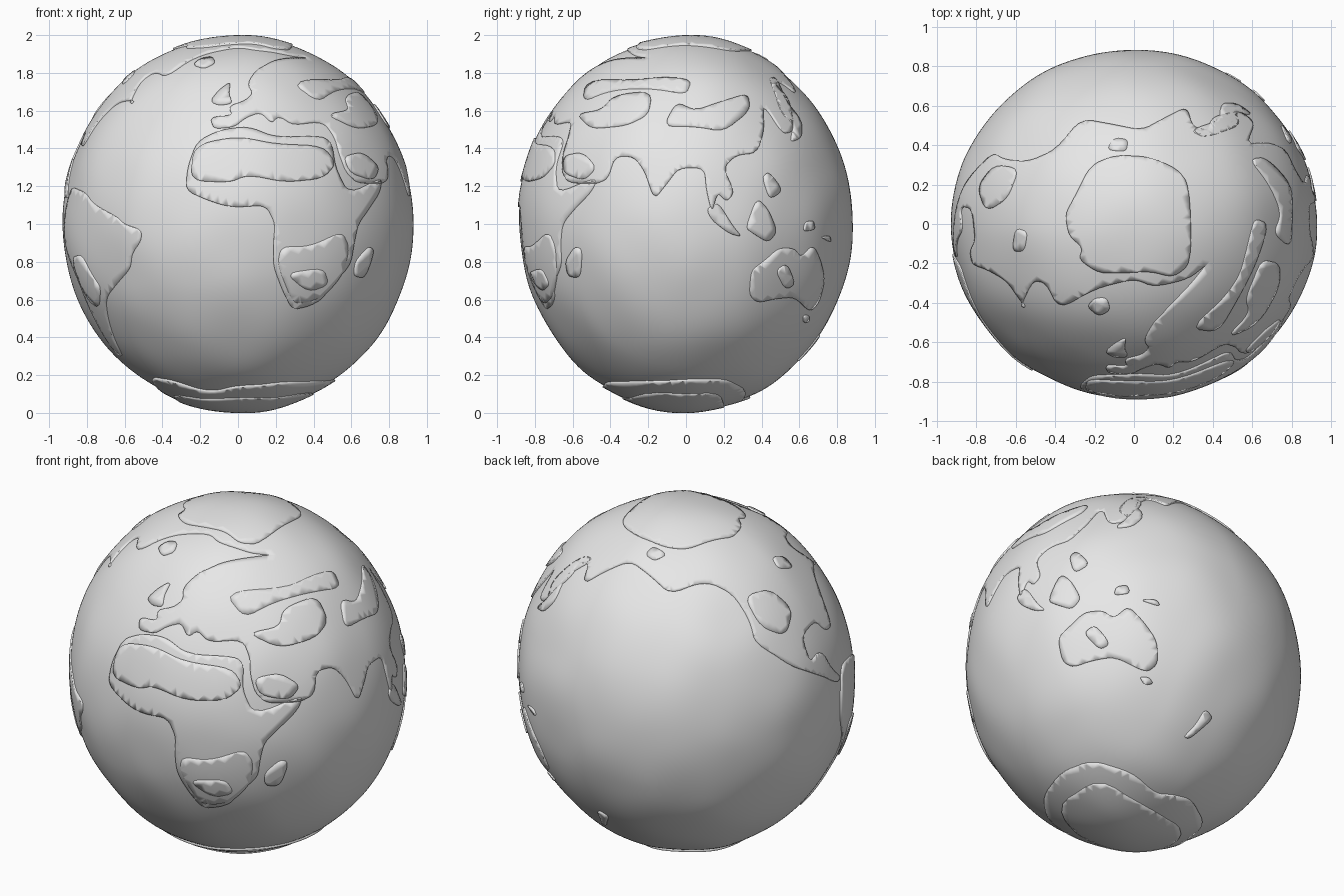
import bpy
import bmesh
import math
from mathutils import Vector, noise
from mathutils.geometry import delaunay_2d_cdt

if "Cube" in bpy.data.objects:
    bpy.data.objects.remove(bpy.data.objects["Cube"])

RADII = Vector((0.945, 0.9, 1.0))   # half sizes of the squashed globe
STEP = 0.045                        # spacing of the land mesh
LEVEL = 0.009                       # height of one relief layer

grey = bpy.data.materials.new("plain_grey")
grey.use_nodes = True
grey.diffuse_color = (0.8, 0.8, 0.8, 1)
grey.node_tree.nodes["Principled BSDF"].inputs["Base Color"].default_value = (0.8, 0.8, 0.8, 1)


# Helpers: outline points become unit directions on the globe
def unit(a, b):
    """Two scaled coordinates plus the remaining depth on the unit ball."""
    size = math.hypot(a, b)
    if size > 0.999:
        a, b = a / size * 0.999, b / size * 0.999
    return a, b, math.sqrt(1 - a * a - b * b)


def front(*points):
    out = []
    for x, z in points:
        a, b, depth = unit(x / 100 / RADII.x, z / 100 - 1)
        out.append(Vector((a, -depth, b)))
    return out


def side(*points):
    out = []
    for y, z in points:
        a, b, depth = unit(y / 100 / RADII.y, z / 100 - 1)
        out.append(Vector((depth, a, b)))
    return out


def top(*points):
    out = []
    for x, y in points:
        a, b, depth = unit(x / 100 / RADII.x, y / 100 / RADII.y)
        out.append(Vector((a, b, depth)))
    return out


def geo(*points):
    """Longitude and latitude in degrees."""
    out = []
    for lon, lat in points:
        u, v = math.radians(lon), math.radians(lat)
        out.append(Vector((math.sin(u) * math.cos(v), -math.cos(u) * math.cos(v), math.sin(v))))
    return out


def surface(direction, height):
    """Point on the slightly lumpy globe, raised by a height."""
    lump = 0.009 * noise.noise(direction * 3.1)
    scale = 0.982 + lump + height
    return Vector(d * r * scale for d, r in zip(direction, RADII)) + Vector((0, 0, 1))


def add_object(name, bm):
    mesh = bpy.data.meshes.new(name)
    bm.to_mesh(mesh)
    bm.free()
    mesh.materials.append(grey)
    obj = bpy.data.objects.new(name, mesh)
    bpy.context.collection.objects.link(obj)
    bpy.ops.object.select_all(action="DESELECT")
    obj.select_set(True)
    bpy.context.view_layer.objects.active = obj
    bpy.ops.object.shade_smooth_by_angle(angle=math.radians(40))
    return obj


def soften(loop):
    """Round the corners, then split long edges."""
    for _ in range(2):
        loop = [p.lerp(q, t) for p, q in zip(loop, loop[1:] + loop[:1]) for t in (0.2, 0.8)]
    out = []
    for p, q in zip(loop, loop[1:] + loop[:1]):
        parts = max(1, math.ceil((q - p).length / STEP))
        out += [p.lerp(q, i / parts) for i in range(parts)]
    return out


def plate(name, outline, level=1):
    """Raised patch: flatten the outline, fill it with triangles, wrap it back."""
    axis = sum(outline, Vector()).normalized()
    east = axis.orthogonal().normalized()
    north = axis.cross(east)
    loop = soften([Vector((p.dot(east), p.dot(north))) * 2 / (1 + p.dot(axis)) for p in outline])
    count = len(loop)
    edges = [(i, (i + 1) % count) for i in range(count)]
    xs, ys = [p.x for p in loop], [p.y for p in loop]
    grid = [Vector((min(xs) + (i + 0.5 * (j % 2)) * STEP, min(ys) + j * STEP))
            for i in range(int((max(xs) - min(xs)) / STEP) + 1)
            for j in range(int((max(ys) - min(ys)) / STEP) + 1)]
    verts, _, faces, *_ = delaunay_2d_cdt(loop + grid, edges, [], 1, 1e-5)
    bm = bmesh.new()
    made = []
    for p in verts:
        k = p.length_squared / 4
        d = (axis * (1 - k) + east * p.x + north * p.y) / (1 + k)
        made.append(bm.verts.new(surface(d, level * LEVEL)))
    for f in faces:
        bm.faces.new([made[i] for i in f])
    bmesh.ops.delete(bm, geom=[v for v in bm.verts if not v.link_faces], context="VERTS")
    obj = add_object(name, bm)
    rim = obj.modifiers.new("thickness", "SOLIDIFY")
    rim.thickness, rim.offset = 0.02, -1


# Ocean ball
ball = bmesh.new()
bmesh.ops.create_icosphere(ball, subdivisions=6, radius=1)
for v in ball.verts:
    v.co = surface(v.co.normalized(), 0)
add_object("ocean", ball)

# Continents
plate("northern_land",
      front((-15, 157), (-13, 151), (-2, 152), (4, 157), (12, 160), (18, 154), (22, 158),
            (30, 153), (46, 155), (52, 146), (54, 138), (58, 128), (64, 122))
      + side((-50, 121), (-42, 124), (-38, 136), (-28, 136), (-22, 128), (-17, 113),
             (-10, 122), (-4, 130), (10, 130), (11, 118), (14, 106), (17, 117), (22, 112),
             (26, 117), (20, 130), (27, 137), (38, 138), (42, 150), (41, 165))
      + top((62, 52), (55, 58), (40, 55), (38, 48), (30, 50), (27, 60), (15, 54), (4, 48),
            (-10, 51), (-27, 54), (-40, 38), (-54, 32), (-66, 33))
      + geo((-118, 30), (-105, 20), (-95, 15), (-83, 8), (-78, 8), (-84, 13),
            (-88, 21), (-96, 19), (-96, 28), (-84, 30), (-80, 25))
      + front((-83, 142), (-75, 155), (-65, 165), (-55, 166))
      + top((-58, -42), (-52, -29), (-45, -30), (-38, -43), (-20, -33), (0, -28), (10, -32),
            (28, -28), (38, -20), (30, -30), (18, -42))
      + front((14, 184), (10, 182), (5, 175), (8, 170), (4, 166), (-5, 163), (-3, 158)))
plate("africa", front(
    (-28, 118), (-27, 130), (-22, 144), (-10, 150), (5, 152), (20, 146), (45, 147), (50, 143),
    (52, 130), (59, 116), (77, 125), (76, 117), (70, 108), (64, 100), (62, 90), (60, 78),
    (50, 68), (45, 60), (38, 56), (29, 54), (24, 64), (19, 77), (19, 90), (20, 100),
    (15, 110), (0, 109), (-8, 110), (-17, 113)))
plate("south_america", front(
    (-89, 120), (-82, 117), (-78, 111), (-65, 104), (-61, 100), (-52, 97), (-52, 91), (-57, 84),
    (-58, 76), (-65, 68), (-71, 60), (-70, 48), (-62, 29))
    + geo((-75, -45), (-72, -30), (-71, -18), (-80, -6), (-80, 2), (-77, 9)))
plate("antarctica", geo(
    (0, -60), (30, -57), (60, -57), (90, -56), (115, -56), (140, -62), (165, -70),
    (180, -68), (200, -66), (240, -65), (285, -62), (300, -55), (318, -57), (340, -64)), 1.3)
plate("australia", side(
    (34, 62), (35, 75), (42, 80), (50, 87), (58, 87), (62, 82), (68, 89), (72, 80),
    (74, 70), (71, 58), (66, 53), (58, 61), (48, 60), (38, 58)))

# Islands
plate("madagascar", front((62, 72), (68, 71), (73, 86), (70, 88), (63, 80)))
plate("britain", front((-15, 166), (-10, 164), (-3, 165), (-5, 170), (-4, 176), (-10, 172)))
plate("iceland", top((-24, -42), (-18, -47), (-12, -44), (-14, -38), (-20, -38)))
plate("japan", side((44, 178), (48, 179), (53, 166), (62, 155), (62, 146), (56, 144),
                    (58, 153), (50, 160)))
plate("philippines", side((41, 125), (44, 128), (52, 118), (45, 113)))
plate("borneo", side((32, 98), (38, 114), (44, 108), (49, 96), (44, 90), (36, 95)))
plate("sumatra", side((11, 108), (17, 112), (25, 99), (30, 93), (23, 95), (14, 102)))
plate("new_guinea", side((63, 96), (69, 97), (68, 102), (64, 101)))
plate("reef_island", side((72, 93), (78, 90), (77, 94)))
plate("tasmania", side((63, 47), (66, 48), (66, 51), (63, 51)))
plate("new_zealand", geo((167, -47), (171, -42), (173, -36), (178, -38), (174, -43), (170, -47)))

# Raised deserts, highlands and ice
plate("polar_ice", top(
    (-28, -18), (-26, -12), (-33, -6), (-35, 5), (-30, 14), (-22, 30), (-10, 35), (8, 34),
    (22, 28), (28, 20), (29, -20), (20, -27), (8, -24), (-5, -25), (-18, -25)), 2)
plate("northern_desert", front(
    (-25, 123), (-24, 138), (-18, 143), (0, 146), (20, 142), (45, 141), (52, 132), (45, 124),
    (25, 122), (5, 126), (-5, 122)), 2)
plate("southern_plateau", front(
    (21, 78), (23, 88), (38, 88), (55, 96), (59, 88), (56, 74), (46, 62), (36, 58), (29, 58)), 1.6)
plate("southern_desert", front((25, 74), (45, 77), (48, 68), (37, 64)), 2.2)
plate("arabian_desert", front((56, 136), (66, 138), (75, 130), (72, 123), (60, 127)), 2)
plate("western_steppe", side((-58, 158), (-45, 160), (-38, 168), (-18, 170), (-20, 158),
                             (-32, 152), (-50, 150)), 2)
plate("eastern_steppe", side((-12, 152), (-5, 165), (5, 160), (20, 165), (33, 169), (34, 160),
                             (20, 149), (5, 152)), 2)
plate("northern_forest", side((-55, 165), (-53, 175), (-30, 176), (-8, 178), (3, 176), (0, 169),
                              (-18, 172), (-40, 171)), 1.6)
plate("western_mountains", front((-88, 82), (-83, 84), (-77, 72), (-73, 66), (-74, 55), (-80, 60)), 2)
plate("prairie", geo((-117, 46), (-102, 46), (-95, 37), (-104, 30), (-114, 35)), 2)
plate("inland_bay", top((-62, -14), (-56, -14), (-54, -4), (-60, -2)), 1.6)
plate("tundra", top((-14, 38), (-4, 37), (-3, 43), (-10, 44)), 1.6)
plate("outback", side((48, 75), (54, 79), (58, 68), (53, 65)), 2)
plate("polar_plateau", geo((0, -66), (60, -62), (115, -62), (165, -76), (240, -72), (300, -63)), 2)
